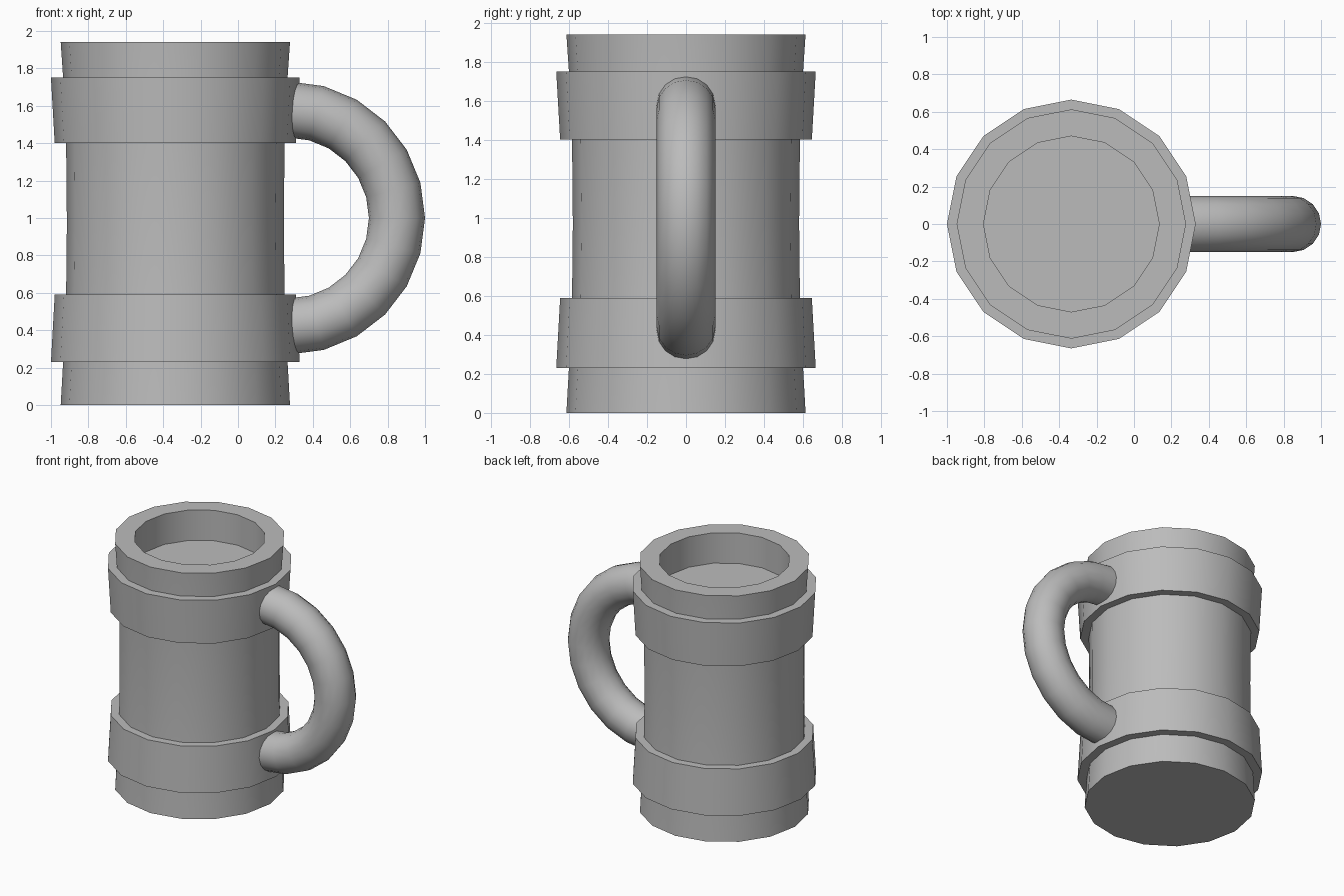
import bpy
import math
from mathutils import Matrix, Vector

cube = bpy.data.objects.get("Cube")
if cube:
    bpy.data.objects.remove(cube, do_unlink=True)

SIDES = 16
MUG_X = -0.335

grey = bpy.data.materials.new("plain grey")
grey.use_nodes = True
colour = (0.5, 0.5, 0.5, 1)
grey.diffuse_color = colour
grey.node_tree.nodes["Principled BSDF"].inputs["Base Color"].default_value = colour


def add_mesh(name, verts, faces):
    mesh = bpy.data.meshes.new(name)
    mesh.from_pydata(verts, [], faces)
    mesh.materials.append(grey)
    obj = bpy.data.objects.new(name, mesh)
    bpy.context.collection.objects.link(obj)
    bpy.ops.object.select_all(action="DESELECT")
    obj.select_set(True)
    bpy.context.view_layer.objects.active = obj
    bpy.ops.object.shade_smooth_by_angle(angle=math.radians(30))
    return obj


def skin(name, rings, closed):
    """Join equal rings of points; cap the ends unless the rings form a loop."""
    verts = [p for ring in rings for p in ring]
    count = len(rings)
    faces = []
    for i in range(count if closed else count - 1):
        a, b = i * SIDES, (i + 1) % count * SIDES
        for k in range(SIDES):
            n = (k + 1) % SIDES
            faces.append((a + k, a + n, b + n, b + k))
    if not closed:
        faces.append(tuple(reversed(range(SIDES))))
        faces.append(tuple(range((count - 1) * SIDES, count * SIDES)))
    return add_mesh(name, verts, faces)


def circle(radius):
    step = math.tau / SIDES
    return [Vector((radius * math.cos(k * step), radius * math.sin(k * step), 0))
            for k in range(SIDES)]


def lathe(name, profile, closed=False):
    rings = [[p + Vector((MUG_X, 0, z)) for p in circle(r)] for r, z in profile]
    return skin(name, rings, closed)


# Waisted body with a thick rim and a shallow well
lathe("mug_body", [(0.613, 0), (0.6, 0.23), (0.584, 0.59), (0.58, 0.97),
                   (0.584, 1.4), (0.6, 1.75), (0.613, 1.94),
                   (0.47, 1.94), (0.47, 1.70)])

# Flared bands, widest towards the ends of the mug
lathe("lower_band", [(0.665, 0.23), (0.645, 0.59), (0.56, 0.59), (0.56, 0.23)], True)
lathe("upper_band", [(0.645, 1.4), (0.665, 1.75), (0.56, 1.75), (0.56, 1.4)], True)

# Half-ring handle sunk into the bands
tube = [Matrix.Rotation(math.radians(90), 3, "X") @ p for p in circle(0.15)]
rings = []
for i in range(13):
    turn = Matrix.Rotation(math.radians(90 - 15 * i), 3, "Y")
    rings.append([turn @ (p + Vector((0.58, 0, 0))) + Vector((0.27, 0, 1))
                  for p in [Vector((q.x, q.z, 0)) for q in tube]])
# Wind the tube so that its faces point outward
for i, ring in enumerate(rings):
    turn = Matrix.Rotation(math.radians(90 - 15 * i), 3, "Y")
    rings[i] = [turn @ (p + Vector((0.58, 0, 0))) + Vector((0.27, 0, 1))
                for p in circle(0.15)]
skin("handle", rings, False)
